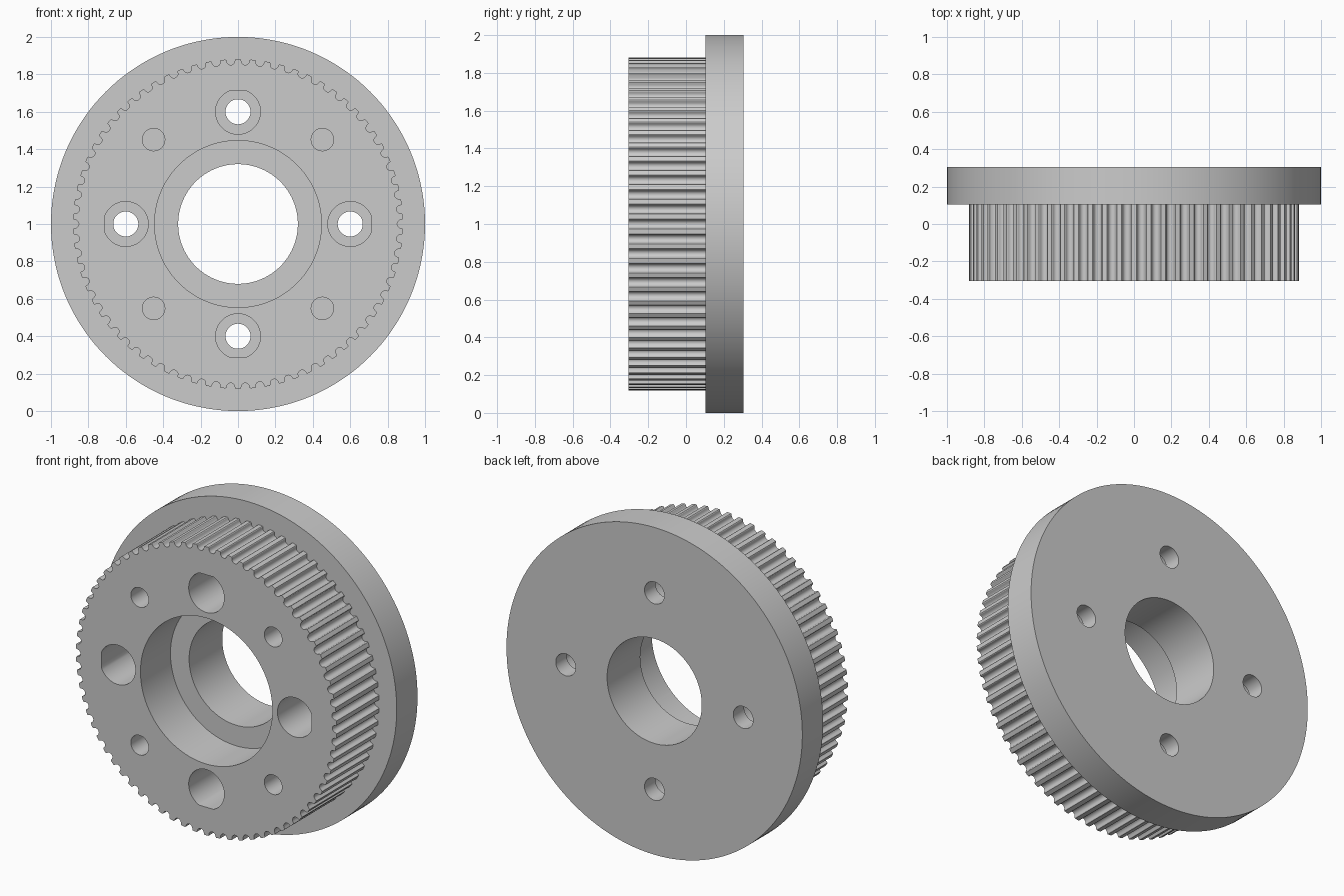
import bpy, bmesh, math

if "Cube" in bpy.data.objects:
    bpy.data.objects.remove(bpy.data.objects["Cube"], do_unlink=True)

grey = bpy.data.materials.new("machined grey")
grey.use_nodes = True
grey.diffuse_color = (0.6, 0.6, 0.6, 1)
grey.node_tree.nodes["Principled BSDF"].inputs["Base Color"].default_value = (0.6, 0.6, 0.6, 1)

AXIS_Z = 1.0
FRONT, SHOULDER, BACK = -0.305, 0.104, 0.305
TEETH, TIP_R = 70, 0.881


def prism(name, outline, y0, y1):
    """Solid between y0 and y1 from a counter-clockwise (x, z) outline."""
    bm = bmesh.new()
    front, back = [[bm.verts.new((x, y, z + AXIS_Z)) for x, z in outline] for y in (y0, y1)]
    bm.faces.new(front)
    bm.faces.new(back[::-1])
    for i in range(len(outline)):
        bm.faces.new((front[i - 1], back[i - 1], back[i], front[i]))
    mesh = bpy.data.meshes.new(name)
    bm.to_mesh(mesh)
    bm.free()
    mesh.materials.append(grey)
    obj = bpy.data.objects.new(name, mesh)
    bpy.context.collection.objects.link(obj)
    return obj


def arc(radius, cx=0.0, start=0.0, end=2 * math.pi, steps=48):
    return [(cx + radius * math.cos(start + (end - start) * i / steps),
             radius * math.sin(start + (end - start) * i / steps))
            for i in range(steps + 1)]


def circle(radius, cx=0.0, sides=48):
    return arc(radius, cx, steps=sides)[:-1]


def rotated(outline, angle):
    c, s = math.cos(angle), math.sin(angle)
    return [(x * c - z * s, x * s + z * c) for x, z in outline]


def combine(target, tool, operation):
    mod = target.modifiers.new(operation, 'BOOLEAN')
    mod.operation = operation
    mod.solver = 'EXACT'
    mod.object = tool
    bpy.context.view_layer.objects.active = target
    bpy.ops.object.modifier_apply(modifier=mod.name)
    bpy.data.objects.remove(tool, do_unlink=True)


# Toothed rim outline: round-bottomed grooves between rounded lands
groove = [(TIP_R, -0.027), (TIP_R - 0.003, -0.0235)]
for i in range(9):
    a = math.pi * i / 8
    groove.append((TIP_R - 0.008 - 0.022 * math.sin(a), -0.022 * math.cos(a)))
groove += [(TIP_R - 0.003, 0.0235), (TIP_R, 0.027)]
rim = []
for i in range(TEETH):
    rim += rotated(groove, 2 * math.pi * i / TEETH)

# Wheel: flange joined to the toothed rim
wheel = prism("toothed_wheel_with_flange", circle(1.0, sides=144), SHOULDER, BACK)
combine(wheel, prism("toothed_rim", rim, FRONT, SHOULDER + 0.05), 'UNION')

# Stepped central bore
combine(wheel, prism("bore", circle(0.32, sides=96), -0.5, 0.5), 'DIFFERENCE')
combine(wheel, prism("bearing_seat", circle(0.446, sides=96), -0.5, -0.015), 'DIFFERENCE')

# Bolt seat outline: a circle cut flat on its outer side
flat = math.acos(0.11 / 0.12)
bolt_seat = arc(0.12, 0.6, flat, 2 * math.pi - flat)

for i in range(4):
    quarter = i * math.pi / 2
    # Bolt hole with a deep counterbore
    bolt_hole = rotated(circle(0.067, 0.6), quarter)
    combine(wheel, prism("bolt_hole", bolt_hole, -0.5, 0.5), 'DIFFERENCE')
    combine(wheel, prism("bolt_seat", rotated(bolt_seat, quarter), -0.5, 0.2), 'DIFFERENCE')
    # Blind pin hole on the diagonal
    pin = rotated(circle(0.06, 0.638, sides=32), quarter + math.pi / 4)
    combine(wheel, prism("pin_hole", pin, -0.5, 0.1), 'DIFFERENCE')

# Smooth round walls, crisp edges
bpy.ops.object.select_all(action='DESELECT')
wheel.select_set(True)
bpy.context.view_layer.objects.active = wheel
bpy.ops.object.shade_smooth_by_angle(angle=math.radians(30))
